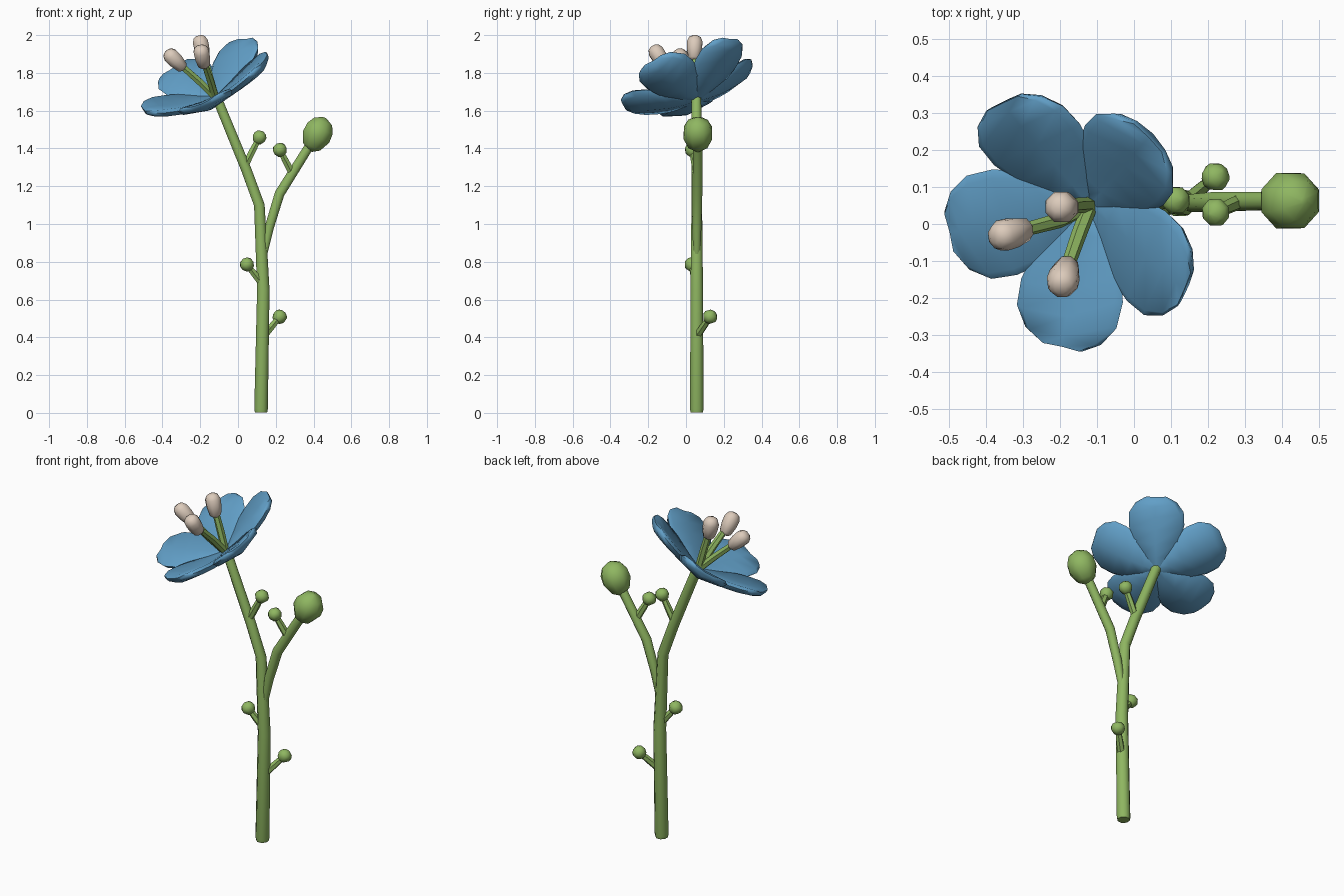
import bpy, math
from mathutils import Vector, Matrix

if "Cube" in bpy.data.objects:
    bpy.data.objects.remove(bpy.data.objects["Cube"])


def material(name, rgb):
    m = bpy.data.materials.new(name)
    m.diffuse_color = (*rgb, 1)
    m.use_nodes = True
    m.node_tree.nodes["Principled BSDF"].inputs["Base Color"].default_value = m.diffuse_color
    return m


GREEN = material("stem green", (0.275, 0.47, 0.12))
BLUE = material("petal blue", (0.12, 0.345, 0.57))
CREAM = material("anther cream", (0.72, 0.60, 0.50))


def loft(name, rings, mat, angle):
    """Skin a list of equal-sized point rings and cap both ends."""
    n = len(rings[0])
    verts = [p for r in rings for p in r]
    faces = [(i * n + j, i * n + (j + 1) % n, (i + 1) * n + (j + 1) % n, (i + 1) * n + j)
             for i in range(len(rings) - 1) for j in range(n)]
    faces.append(tuple(reversed(range(n))))
    faces.append(tuple(range(len(verts) - n, len(verts))))
    me = bpy.data.meshes.new(name)
    me.from_pydata(verts, [], faces)
    me.materials.append(mat)
    ob = bpy.data.objects.new(name, me)
    bpy.context.collection.objects.link(ob)
    bpy.ops.object.select_all(action='DESELECT')
    ob.select_set(True)
    bpy.context.view_layer.objects.active = ob
    bpy.ops.object.shade_smooth_by_angle(angle=math.radians(angle))
    return ob


def tube(name, pts, radii, mat=GREEN, sides=8, angle=50):
    pts = [Vector(p) for p in pts]
    rings = []
    for i, p in enumerate(pts):
        t = (pts[min(i + 1, len(pts) - 1)] - pts[max(i - 1, 0)]).normalized()
        a = Vector((0, 1, 0)).cross(t).normalized()
        b = t.cross(a)
        rings.append([p + 1.05 * radii[i] * (a * math.cos(k) + b * math.sin(k))
                      for k in (2 * math.pi * (j + .5) / sides for j in range(sides))])
    return loft(name, rings, mat, angle)


def pod(name, centre, axis, half, radius, profile, mat=GREEN, sides=8, angle=60):
    """Rounded body of revolution; profile = (axial, radial) fractions."""
    c, d = Vector(centre), Vector(axis).normalized()
    return tube(name, [c + d * half * h for h, r in profile],
                [radius * r for h, r in profile], mat, sides, angle)


ROUND = [(-1, .2), (-.75, .66), (-.15, 1), (.35, .97), (.78, .68), (1, .12)]
CAPSULE = [(-1, .4), (-.8, .75), (-.1, .97), (.5, 1), (.85, .75), (1, .35)]

# Main stem and flowering branch
tube("main_stem",
     [(.122, .057, 0.002), (.122, .057, .02), (.134, .057, .65), (.113, .057, 1.1),
      (.043, .057, 1.29), (-.117, .055, 1.68)],
     [.033, .037, .034, .029, .028, .026])
tube("side_branch",
     [(.135, .057, .83), (.165, .057, .98), (.22, .06, 1.16), (.395, .063, 1.44)],
     [.018, .025, .027, .025])
pod("large_bud", (.42, .063, 1.475), (.42, 0, .89), .096, .078, ROUND)

# Small buds on short stalks
for i, (base, tip) in enumerate([((.14, .06, .41), (.22, .127, .508)),
                                 ((.13, .055, .68), (.048, .03, .785)),
                                 ((.04, .055, 1.315), (.113, .064, 1.458)),
                                 ((.285, .06, 1.27), (.222, .032, 1.392))]):
    b, t = Vector(base), Vector(tip)
    tube(f"bud_stalk_{i+1}", [b, b.lerp(t, .5), t], [.02, .019, .015], sides=6)
    pod(f"small_bud_{i+1}", t, t - b, .037, .037, ROUND)

# Flower frame: n is the axis, u points along the first petal
base = Vector((-.118, .052, 1.668))
n = Vector((-.50, -.40, 1)).normalized()
u = Vector((-.33, -.01, -.15))
u = Matrix.Rotation(math.radians(4), 3, n) @ (u - n * u.dot(n)).normalized()

# Five cupped pillow-shaped petals
ROWS = [(.0, .04, .5), (.2, .092, .75), (.4, .132, .95), (.6, .152, 1),
        (.78, .149, 1), (.92, .113, .9), (1, .062, .5)]
SECTION = [(-1, 0), (-.88, -.75), (0, -1.1), (.88, -.75), (1, 0), (.86, .65), (0, .85), (-.86, .65)]
for k in range(5):
    rot = Matrix.Rotation(math.radians(72 * k), 3, n)
    d = rot @ u
    side = n.cross(d)
    rings = []
    for t, w, f in ROWS:
        rings.append([base + d * (.37 * t) + side * (w * s)
                      + n * (.125 * t ** 1.25 - .004 + .024 * s * s * (w / .14) + .03 * f * h)
                      for s, h in SECTION])
    loft(f"petal_{k+1}", rings, BLUE, 62)

# Three stamens with cream anthers
for i, (tip, axis, bend) in enumerate([((-.333, -.025, 1.868), (-.11, -.03, .11), (-.2, .01, 1.75)),
                                       ((-.192, .045, 1.932), (-.025, .005, .11), (-.155, .05, 1.8)),
                                       ((-.189, -.142, 1.885), (-.02, -.065, .105), (-.15, -.03, 1.77))]):
    tube(f"filament_{i+1}", [base, bend, tip], [.02, .02, .017], sides=6)
    pod(f"anther_{i+1}", tip, axis, .067, .042, CAPSULE, CREAM)
